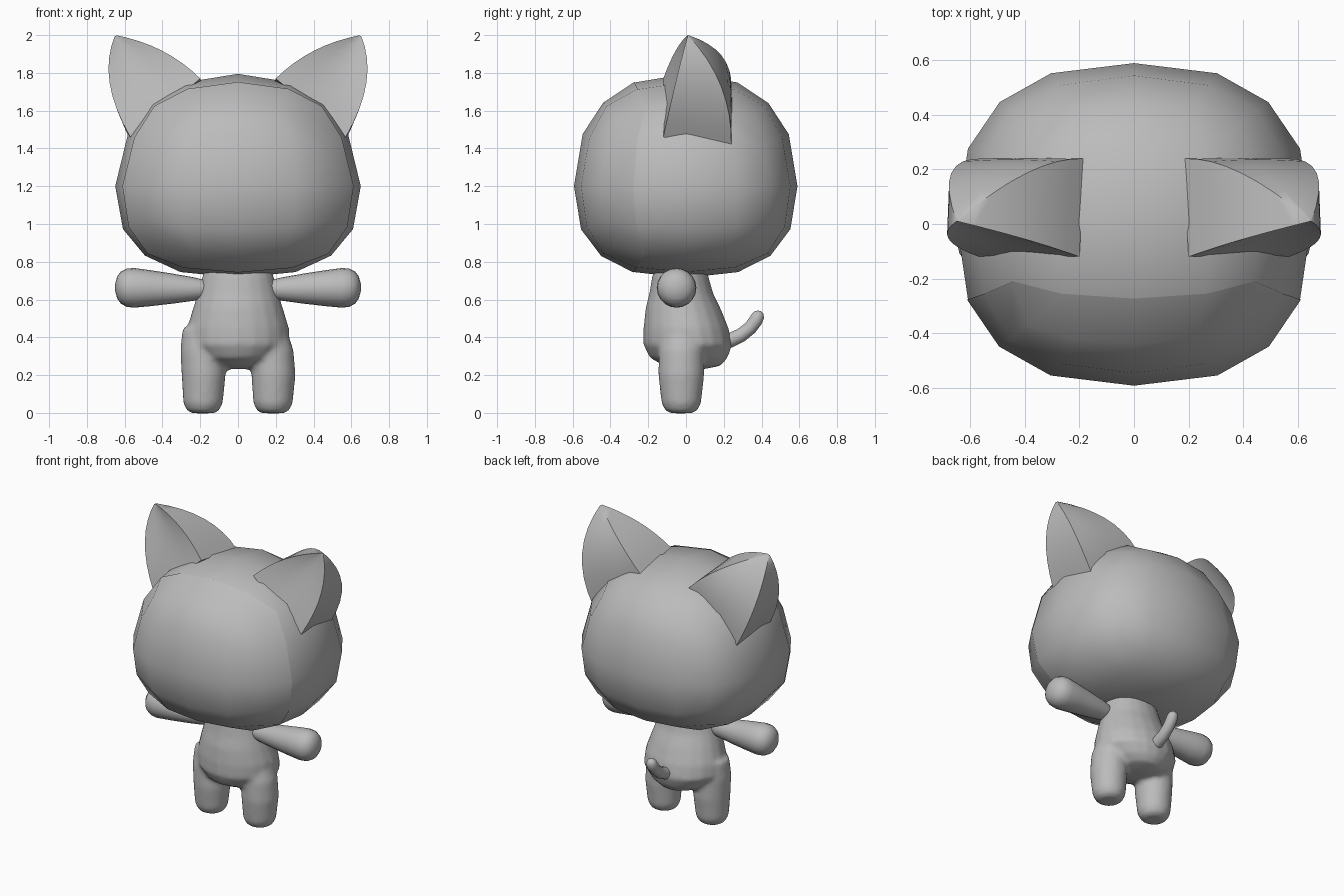
import bpy, bmesh, math
from mathutils import Vector as V

if "Cube" in bpy.data.objects:
    bpy.data.objects.remove(bpy.data.objects["Cube"])

grey = bpy.data.materials.new("soft_grey")
grey.diffuse_color = (0.5, 0.5, 0.5, 1)
grey.use_nodes = True
grey.node_tree.nodes["Principled BSDF"].inputs["Base Color"].default_value = grey.diffuse_color


def finish(name, bm, angle=180):
    bmesh.ops.recalc_face_normals(bm, faces=bm.faces)
    me = bpy.data.meshes.new(name)
    bm.to_mesh(me)
    bm.free()
    me.materials.append(grey)
    ob = bpy.data.objects.new(name, me)
    bpy.context.collection.objects.link(ob)
    bpy.ops.object.select_all(action='DESELECT')
    bpy.context.view_layer.objects.active = ob
    ob.select_set(True)
    bpy.ops.object.shade_smooth_by_angle(angle=math.radians(angle))
    return ob


def skin(bm, rings):
    """Join equal rings of points into a capped surface."""
    rows = [[bm.verts.new(p) for p in r] for r in rings]
    n = len(rows[0])
    for a, b in zip(rows, rows[1:]):
        for i in range(n):
            j = (i + 1) % n
            bm.faces.new((a[i], a[j], b[j], b[i]))
    bm.faces.new(rows[0][::-1])
    bm.faces.new(rows[-1])


def oval(c, u, v, n=20):
    return [c + u * math.cos(2 * math.pi * i / n) + v * math.sin(2 * math.pi * i / n) for i in range(n)]


def stack(bm, rows, cx=0):
    """Upright loft from rows of (z, x offset, x radius, y centre, y radius)."""
    skin(bm, [oval(V((cx + dx, cy, z)), V((rx, 0, 0)), V((0, ry, 0))) for z, dx, rx, cy, ry in rows])


def bez(a, b, c, t):
    return a * (1 - t) ** 2 + b * 2 * t * (1 - t) + c * t * t


# Head: gridded cube pushed out to a rounded, flat-bottomed egg
def head_part(name, panel=False):
    bm = bmesh.new()
    bmesh.ops.create_cube(bm, size=2)
    bmesh.ops.subdivide_edges(bm, edges=bm.edges, cuts=3, use_grid_fill=True)
    if panel:
        back = [f for f in bm.faces if f.calc_center_median().y > -0.5]
        bmesh.ops.delete(bm, geom=back, context='FACES')
    grow = 1.005 if panel else 1
    for v in bm.verts:
        d = v.co.normalized()
        p = 2.3 if d.z > 0 else 2.5
        d /= sum(abs(k) ** p for k in d) ** (1 / p)
        x = d.x * 0.65 * (1 - 0.06 * max(0, d.z))
        v.co = V((x * grow, d.y * 0.59 * grow, 1.2 + d.z * (0.595 if d.z > 0 else 0.485) * grow))
    return finish(name, bm)


head_part("head")
head_part("face_panel", True)

# Torso and legs, fused into one soft body
bm = bmesh.new()
stack(bm, [(.232, 0, .06, .03, .07), (.25, 0, .14, .035, .15), (.29, 0, .21, .015, .205),
           (.36, 0, .275, .01, .235), (.45, 0, .27, 0, .225), (.55, 0, .24, -.015, .2),
           (.63, 0, .215, -.025, .17), (.72, 0, .19, -.03, .15), (.78, 0, .17, -.03, .13)])
for s in (-1, 1):
    stack(bm, [(-.002, 0, .06, -.025, .055), (.012, 0, .085, -.025, .085), (.05, 0, .105, -.025, .105),
               (.2, .003, .117, -.025, .122), (.33, -.005, .115, -.025, .12), (.45, -.02, .09, -.02, .1)], s * .185)
body = finish("body", bm)
rm = body.modifiers.new("fuse", 'REMESH')
rm.mode = 'VOXEL'
rm.voxel_size = 0.015
rm.use_smooth_shade = True
sm = body.modifiers.new("soften", 'SMOOTH')
sm.factor = 0.5
sm.iterations = 6

for s, side in ((-1, "left"), (1, "right")):
    # Arm: club shape swelling towards the hand
    bm = bmesh.new()
    skin(bm, [oval(V((s * x, -.05, .655 + .02 * (x - .2))), V((0, r, 0)), V((0, 0, r)))
              for x, r in ((.15, .04), (.19, .052), (.24, .063), (.35, .08), (.47, .096), (.55, .105),
                           (.59, .101), (.62, .085), (.64, .058), (.65, .02))])
    finish(side + "_arm", bm)

    # Ear: leaning hollow-fronted cone with curved edges
    bm = bmesh.new()
    rings = []
    for k in range(9):
        t = min(k / 8, 0.985)
        inner = bez(V((.2, 0, 1.77)), V((.38, 0, 1.95)), V((.65, 0, 2)), t)
        outer = bez(V((.57, 0, 1.46)), V((.75, 0, 1.77)), V((.65, 0, 2)), t)
        front = -.12 + .13 * t
        back = bez(.24, .25, .01, t)
        drop = V((-.02, 0, -.05)) * (1 - t)
        ring = []
        for i in range(5):
            f = i / 4
            p = inner.lerp(outer, f)
            ring.append(V((p.x, front + .12 * t * (1 - t) * math.sin(math.pi * f), p.z)))
        for i in range(5):
            f = 1 - i / 4
            p = inner.lerp(outer, f) + drop
            ring.append(V((p.x, back + .04 * t * (1 - t) * math.sin(math.pi * f), p.z)))
        rings.append([V((s * p.x, p.y, p.z)) for p in ring])
    skin(bm, rings)
    finish(side + "_ear", bm, 50)

# Tail: short upturned tube
path = [(.17, .37, .045), (.235, .385, .04), (.29, .41, .038), (.34, .45, .037), (.37, .49, .037),
        (.382, .515, .034), (.388, .532, .024), (.39, .54, .008)]
bm = bmesh.new()
rings = []
for i, (y, z, r) in enumerate(path):
    a, b = path[max(i - 1, 0)], path[min(i + 1, len(path) - 1)]
    side = V((0, a[1] - b[1], b[0] - a[0])).normalized()
    rings.append(oval(V((0, y, z)), V((r, 0, 0)), side * r, 14))
skin(bm, rings)
finish("tail", bm)
